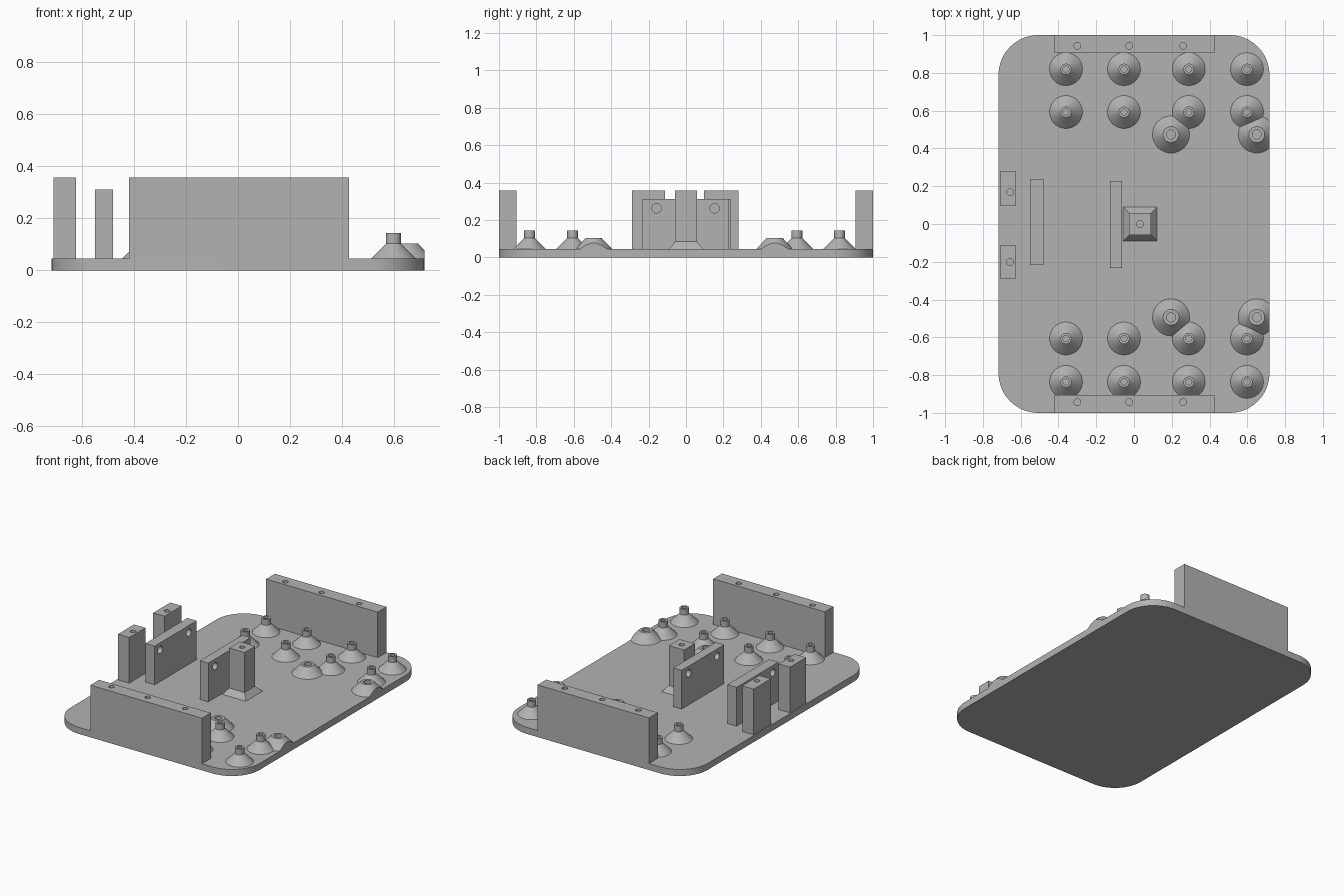
import bpy
import bmesh
from math import radians, pi
from mathutils import Vector, Matrix

if "Cube" in bpy.data.objects:
    bpy.data.objects.remove(bpy.data.objects["Cube"], do_unlink=True)

grey = bpy.data.materials.new("plain grey")
grey.use_nodes = True
grey.diffuse_color = (0.45, 0.45, 0.45, 1)
grey.node_tree.nodes["Principled BSDF"].inputs["Base Color"].default_value = grey.diffuse_color

FLOOR = 0.045   # top of the base plate
SUNK = 0.02     # parts are seated a little into the plate
EDGE = 0.717    # half width of the plate
HOLE = 0.018


def finish(name, bm, smooth=False):
    bmesh.ops.recalc_face_normals(bm, faces=bm.faces)
    mesh = bpy.data.meshes.new(name)
    bm.to_mesh(mesh)
    bm.free()
    mesh.materials.append(grey)
    obj = bpy.data.objects.new(name, mesh)
    bpy.context.collection.objects.link(obj)
    if smooth:
        bpy.ops.object.select_all(action='DESELECT')
        obj.select_set(True)
        bpy.context.view_layer.objects.active = obj
        bpy.ops.object.shade_smooth_by_angle(angle=radians(35))
    return obj


def add_box(bm, x, y, z):
    """Box between the (low, high) pairs."""
    size = [b - a for a, b in (x, y, z)]
    mid = [(a + b) / 2 for a, b in (x, y, z)]
    mat = Matrix.Translation(mid) @ Matrix.Diagonal((*size, 1))
    return bmesh.ops.create_cube(bm, size=1, matrix=mat)["verts"]


def drill(obj, points, radius, depth, axis='Z'):
    """Cut round holes centred on the points."""
    bm = bmesh.new()
    turn = Matrix.Rotation(pi / 2, 4, 'Y') if axis == 'X' else Matrix()
    for p in points:
        bmesh.ops.create_cone(bm, cap_ends=True, segments=24, radius1=radius, radius2=radius,
                              depth=depth, matrix=Matrix.Translation(p) @ turn)
    cutter = finish("hole_cutter", bm)
    cutter.hide_render = True
    mod = obj.modifiers.new("holes", 'BOOLEAN')
    mod.operation = 'DIFFERENCE'
    mod.solver = 'EXACT'
    mod.object = cutter
    bpy.context.view_layer.objects.active = obj
    bpy.ops.object.modifier_apply(modifier=mod.name)
    bpy.data.objects.remove(cutter, do_unlink=True)


def block(name, x, y, top):
    bm = bmesh.new()
    add_box(bm, x, y, (SUNK, top))
    return finish(name, bm)


def lathe(name, profile, x, y):
    """Revolve a (radius, height) profile, trimmed flush with the plate edge."""
    bm = bmesh.new()
    verts = [bm.verts.new((r, 0, z)) for r, z in profile]
    edges = [bm.edges.new(pair) for pair in zip(verts, verts[1:])]
    bmesh.ops.spin(bm, geom=verts + edges, cent=(0, 0, 0), axis=(0, 0, 1),
                   angle=2 * pi, steps=40, use_duplicate=False)
    bmesh.ops.remove_doubles(bm, verts=bm.verts, dist=0.0002)
    bmesh.ops.translate(bm, verts=bm.verts, vec=(x, y, 0))
    if max(v.co.x for v in bm.verts) > EDGE:
        cut = bmesh.ops.bisect_plane(bm, geom=bm.verts[:] + bm.edges[:] + bm.faces[:],
                                     plane_co=(EDGE, 0, 0), plane_no=(1, 0, 0), clear_outer=True)
        rim = [e for e in cut["geom_cut"] if isinstance(e, bmesh.types.BMEdge)]
        bmesh.ops.holes_fill(bm, edges=rim)
    return finish(name, bm, smooth=True)


# base plate with rounded corners
bm = bmesh.new()
add_box(bm, (-EDGE, EDGE), (-1, 1), (0, FLOOR))
corners = [e for e in bm.edges if abs(e.verts[0].co.z - e.verts[1].co.z) > 0.01]
bmesh.ops.bevel(bm, geom=corners, offset=0.21, segments=16, profile=0.5, affect='EDGES')
finish("base_plate", bm, smooth=True)

# end walls with screw holes along the top
for side, name in ((-1, "front_wall"), (1, "back_wall")):
    wall = block(name, (-0.42, 0.427), sorted((side * 0.905, side)), 0.358)
    drill(wall, [(x, side * 0.943, 0.358) for x in (-0.3, -0.025, 0.26)], HOLE, 0.2)

# pair of drilled posts at the right edge
for name, y in (("front_post", (-0.288, -0.113)), ("back_post", (0.095, 0.281))):
    post = block(name, (-0.71, -0.624), y, 0.358)
    drill(post, [(-0.656, sum(y) / 2 - 0.02 * (y[0] > 0), 0.358)], HOLE, 0.2)

# upright plates with cross holes
for name, x, y in (("outer_upright", (-0.55, -0.48), (-0.217, 0.238)),
                   ("inner_upright", (-0.127, -0.063), (-0.232, 0.228))):
    plate = block(name, x, y, 0.311)
    drill(plate, [(sum(x) / 2, hy, 0.262) for hy in (-0.157, 0.153)], 0.025, 0.2, 'X')

# centre post on a sloped foot
MID = 0.032
bm = bmesh.new()
foot = add_box(bm, (MID - 0.092, MID + 0.092), (-0.092, 0.092), (FLOOR - 0.002, 0.084))
for v in foot:
    if v.co.z > 0.08:
        v.co.x = MID + (v.co.x - MID) * 0.63
        v.co.y *= 0.63
finish("centre_foot", bm)
centre = block("centre_post", (MID - 0.058, MID + 0.058), (-0.058, 0.058), 0.358)
drill(centre, [(MID, 0, 0.358)], HOLE, 0.2)

# small standoffs: cone foot, short tube, blind hole
small = [(0, SUNK), (0.087, SUNK), (0.087, FLOOR), (0.029, 0.103), (0.029, 0.143),
         (0.016, 0.143), (0.016, 0.07), (0, 0.07)]
for y in (-0.836, -0.606, 0.593, 0.82):
    for x in (-0.36, -0.053, 0.29, 0.598):
        lathe("small_standoff", small, x, y)

# wide standoffs: flat-topped cone with a blind hole
wide = [(0, SUNK), (0.098, SUNK), (0.098, FLOOR), (0.042, 0.104),
        (0.024, 0.104), (0.024, 0.06), (0, 0.06)]
for y in (-0.494, 0.474):
    for x in (0.196, 0.65):
        lathe("wide_standoff", wide, x, y)
